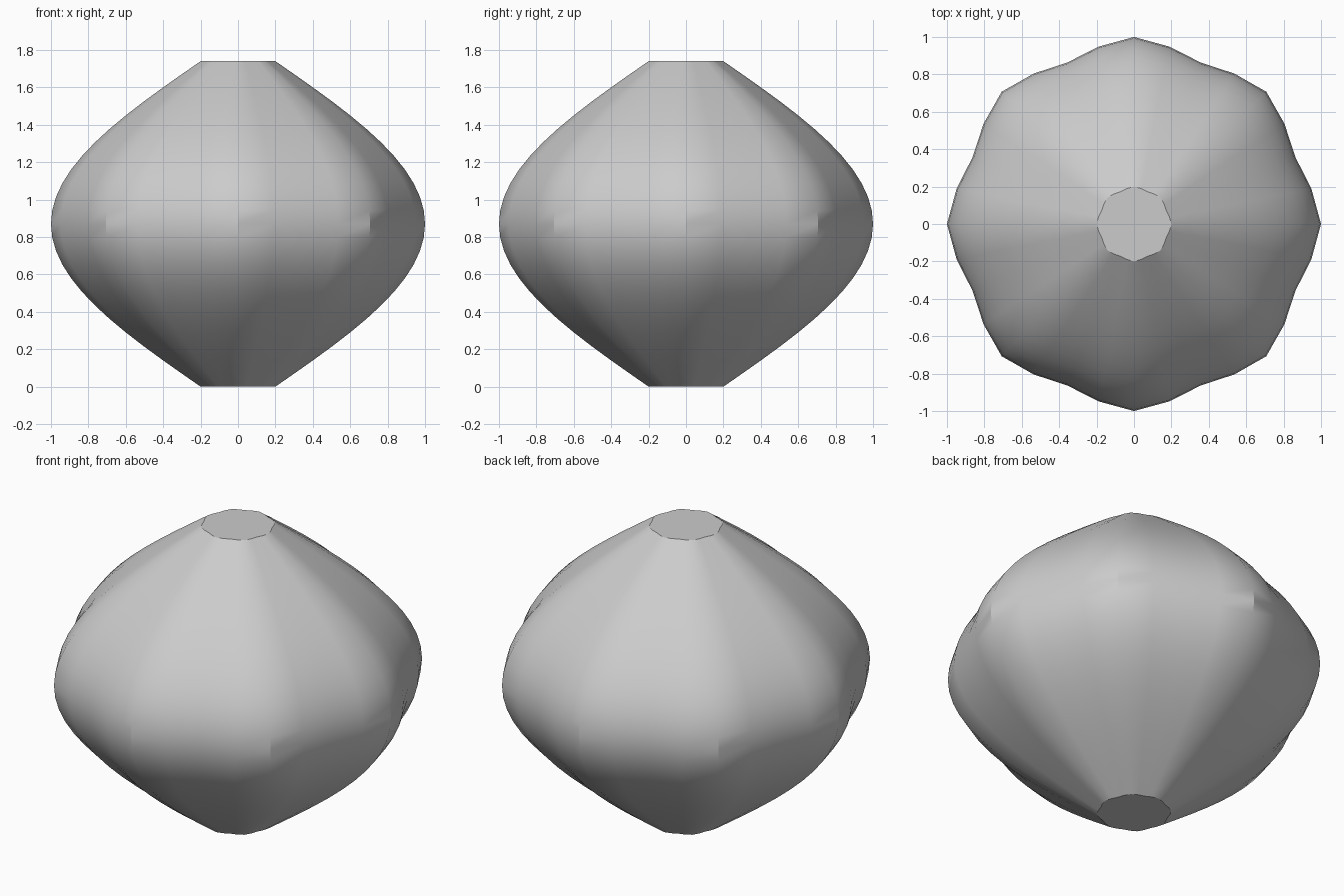
import bpy, bmesh, math

cube = bpy.data.objects.get("Cube")
if cube:
    bpy.data.objects.remove(cube, do_unlink=True)

HEIGHT, RINGS, SIDES, LOBES = 1.74, 24, 32, 8
END_RADIUS, SWELL = 0.2, 0.8

# Plain grey material
grey = bpy.data.materials.new("light grey")
grey.use_nodes = True
colour = (0.6, 0.6, 0.6, 1)
grey.diffuse_color = colour
grey.node_tree.nodes["Principled BSDF"].inputs["Base Color"].default_value = colour


def make_ring(bm, t):
    """One lobed cross-section; the radius swells as a sine along the height."""
    radius = END_RADIUS + SWELL * math.sin(math.pi * t)
    ring = []
    for i in range(SIDES):
        a = math.tau * i / SIDES
        r = radius * (0.967 + 0.033 * math.cos(LOBES * a))
        ring.append(bm.verts.new((r * math.cos(a), r * math.sin(a), HEIGHT * t)))
    return ring


# Fluted body: stacked rings bridged with quads, closed by flat caps
bm = bmesh.new()
rings = [make_ring(bm, k / RINGS) for k in range(RINGS + 1)]
for low, high in zip(rings, rings[1:]):
    for i in range(SIDES):
        j = (i + 1) % SIDES
        bm.faces.new((low[i], low[j], high[j], high[i]))
bm.faces.new(rings[0][::-1])
bm.faces.new(rings[-1])
mesh = bpy.data.meshes.new("fluted_body")
bm.to_mesh(mesh)
bm.free()
mesh.materials.append(grey)

body = bpy.data.objects.new("fluted_body", mesh)
bpy.context.collection.objects.link(body)

# Smooth surface with crisp cap rims and ridge crests
bpy.ops.object.select_all(action="DESELECT")
body.select_set(True)
bpy.context.view_layer.objects.active = body
bpy.ops.object.shade_smooth_by_angle(angle=math.radians(30))
